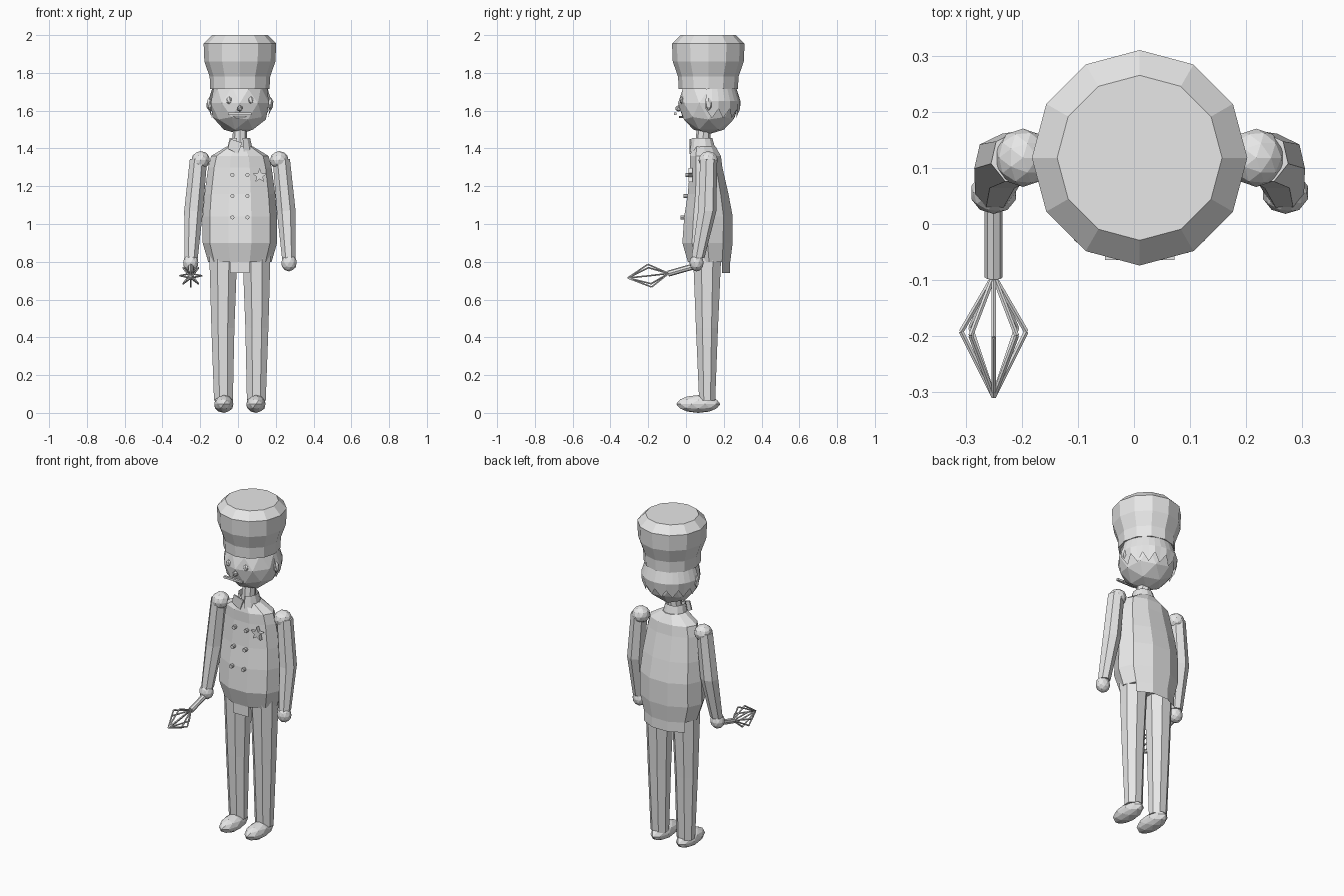
import bpy, bmesh, math
from mathutils import Vector, Matrix

if "Cube" in bpy.data.objects:
    bpy.data.objects.remove(bpy.data.objects["Cube"])

MID = 0.01   # x of the body's centre line
GREY = (0.8, 0.8, 0.8, 1)
grey = bpy.data.materials.new("plain_grey")
grey.use_nodes = True
grey.diffuse_color = GREY
grey.node_tree.nodes["Principled BSDF"].inputs["Base Color"].default_value = GREY


def finish(name, bm, fix=True):
    if fix:
        bmesh.ops.recalc_face_normals(bm, faces=bm.faces)
    mesh = bpy.data.meshes.new(name)
    bm.to_mesh(mesh)
    bm.free()
    mesh.materials.append(grey)
    ob = bpy.data.objects.new(name, mesh)
    bpy.context.collection.objects.link(ob)
    return ob


def ring(bm, x, y, z, rx, ry, n, phase):
    angles = [math.radians(phase) + math.tau * i / n for i in range(n)]
    return [bm.verts.new((x + rx * math.cos(a), y + ry * math.sin(a), z)) for a in angles]


def loft(name, rings, n=8, phase=0, flaps=(), drop=0.0):
    """Skin horizontal rings (x, y, z, rx, ry); flaps hang from the first ring."""
    bm = bmesh.new()
    loops = [ring(bm, *r, n, phase) for r in rings]
    for a, b in zip(loops, loops[1:]):
        for i in range(n):
            j = (i + 1) % n
            bm.faces.new((a[i], a[j], b[j], b[i]))
    bm.faces.new(loops[0])
    bm.faces.new(loops[-1])
    bmesh.ops.recalc_face_normals(bm, faces=bm.faces)
    for chain in flaps:
        low = [bm.verts.new(loops[0][i].co + Vector((0, 0, -drop))) for i in chain]
        for k in range(len(chain) - 1):
            bm.faces.new((low[k], low[k + 1], loops[0][chain[k + 1]], loops[0][chain[k]]))
    return finish(name, bm, False)


def ball(name, centre, size, detail=2):
    bm = bmesh.new()
    bmesh.ops.create_icosphere(bm, subdivisions=detail, radius=1,
                               matrix=Matrix.Translation(centre) @ Matrix.Diagonal((*size, 1)))
    return finish(name, bm)


def tube(bm, a, b, r, n=6):
    a, b = Vector(a), Vector(b)
    turn = (b - a).to_track_quat('Z', 'Y').to_matrix().to_4x4()
    bmesh.ops.create_cone(bm, cap_ends=True, segments=n, radius1=r, radius2=r,
                          depth=(b - a).length, matrix=Matrix.Translation((a + b) / 2) @ turn)


def plate(name, outline, y, depth):
    """Upright plate from (x, z) points."""
    bm = bmesh.new()
    face = bm.faces.new([bm.verts.new((x, y, z)) for x, z in outline])
    out = bmesh.ops.extrude_face_region(bm, geom=[face])["geom"]
    bmesh.ops.translate(bm, vec=(0, depth, 0), verts=[v for v in out if isinstance(v, bmesh.types.BMVert)])
    return finish(name, bm)


# Tall hat
loft("hat", [(MID, 0.118, z, r, r) for z, r in
             ((1.715, 0.157), (1.78, 0.16), (1.86, 0.188), (1.955, 0.192), (2.0, 0.147))], 12)

# Head and neck
ball("head", (MID, 0.12, 1.64), (0.162, 0.162, 0.165))
loft("neck", [(MID, 0.085, 1.38, 0.042, 0.042), (MID, 0.095, 1.52, 0.036, 0.036)])

# Jagged hair wrapping the back of the head
bm = bmesh.new()
rows = []
COLS = 16
for i in range(COLS + 1):
    a = math.pi * (-0.03 + 1.06 * i / COLS)
    row = []
    for z in (1.73, 1.65, 1.56 if i % 2 else 1.61):
        r = 0.169 * math.sqrt(max(0.1, 1 - ((z - 1.64) / 0.169) ** 2))
        row.append(bm.verts.new((MID + r * math.cos(a), 0.12 + r * math.sin(a), z)))
    rows.append(row)
for a, b in zip(rows, rows[1:]):
    for k in range(2):
        bm.faces.new((a[k], a[k + 1], b[k + 1], b[k]))
finish("hair", bm, False)

# Face
for side, s in (("left", 1), ("right", -1)):
    ball(side + "_eye", (MID + s * 0.058, -0.022, 1.655), (0.016, 0.012, 0.021), 1)
    ball(side + "_ear", (MID + s * 0.163, 0.12, 1.635), (0.016, 0.018, 0.036), 1)
ball("nose", (MID, -0.04, 1.612), (0.016, 0.018, 0.018), 1)
plate("moustache", [(MID - 0.062, 1.578), (MID + 0.062, 1.578),
                    (MID + 0.062, 1.591), (MID - 0.062, 1.591)], -0.064, 0.014)
plate("mouth", [(MID - 0.04, 1.572), (MID - 0.02, 1.56), (MID + 0.02, 1.56),
                (MID + 0.04, 1.572)], -0.036, 0.05)

# Jacket with a short front flap and a wider tail
loft("jacket", [(MID, y, z, rx, ry) for y, z, rx, ry in (
    (0.122, 0.80, 0.168, 0.118), (0.114, 0.90, 0.197, 0.14), (0.119, 1.04, 0.197, 0.135),
    (0.117, 1.16, 0.187, 0.113), (0.107, 1.30, 0.168, 0.09), (0.103, 1.36, 0.152, 0.086),
    (0.095, 1.41, 0.07, 0.065))], 10, -72, ((9, 0), (3, 4, 5, 6)), 0.06)

# Open stand collar with a lapel
bm = bmesh.new()
steps = [math.radians(-75 + 30 * i) for i in range(12)]
low = [bm.verts.new((MID + 0.072 * math.cos(a), 0.09 + 0.072 * math.sin(a), 1.385)) for a in steps]
top = [bm.verts.new((MID + 0.056 * math.cos(a), 0.085 + 0.056 * math.sin(a), 1.455)) for a in steps]
for i in range(len(steps) - 1):
    bm.faces.new((low[i], low[i + 1], top[i + 1], top[i]))
finish("collar", bm, False)
plate("lapel", [(MID - 0.065, 1.40), (MID - 0.01, 1.37), (MID + 0.012, 1.43), (MID - 0.05, 1.45)], 0.018, 0.008)

# Double row of buttons
for row, (z, y) in enumerate(((1.26, 0.014), (1.148, 0.002), (1.035, -0.012))):
    for side, s in (("left", 1), ("right", -1)):
        bm = bmesh.new()
        x = MID + s * 0.04
        tube(bm, (x, y - 0.016, z), (x, y + 0.02, z), 0.011, 8)
        finish(f"{side}_button_{row + 1}", bm)

# Star badge
star = []
for i in range(10):
    r = 0.017 if i % 2 else 0.041
    a = math.pi / 2 + math.pi * i / 5
    star.append((0.115 + r * math.cos(a), 1.255 + r * math.sin(a)))
plate("star_badge", star, 0.012, 0.022)

# Arms, hands, legs and shoes
for side, s in (("left", 1), ("right", -1)):
    ball(side + "_shoulder", (MID + s * 0.208, 0.118, 1.338), (0.05, 0.052, 0.048))
    loft(side + "_arm", [(MID + s * x, y, z, r, r) for x, y, z, r in (
        (0.258, 0.062, 0.82, 0.036), (0.245, 0.11, 1.07, 0.051), (0.219, 0.118, 1.345, 0.047))], 7, 90)
    ball(side + "_hand", (MID + s * 0.26, 0.056, 0.795), (0.042, 0.038, 0.046))
    loft(side + "_leg", [(MID + s * x, y, z, rx, ry) for x, y, z, rx, ry in (
        (0.087, 0.112, 0.065, 0.054, 0.046), (0.09, 0.111, 0.45, 0.066, 0.063),
        (0.088, 0.112, 0.84, 0.08, 0.081))], 8, 22.5)
    ball(side + "_shoe", (MID + s * 0.085, 0.065, 0.047), (0.053, 0.117, 0.047))

# Whisk: handle and eight bent wires
X = -0.25
bm = bmesh.new()
tube(bm, (X, 0.05, 0.778), (X, -0.095, 0.737), 0.016, 8)
finish("whisk_handle", bm)
bm = bmesh.new()
for i in range(8):
    a = math.tau * i / 8
    bend = (X + 0.058 * math.cos(a), -0.192 - 0.01 * math.sin(a), 0.726 + 0.06 * math.sin(a))
    tube(bm, (X, -0.092, 0.738), bend, 0.0045, 5)
    tube(bm, bend, (X, -0.308, 0.714), 0.0045, 5)
finish("whisk_wires", bm)
